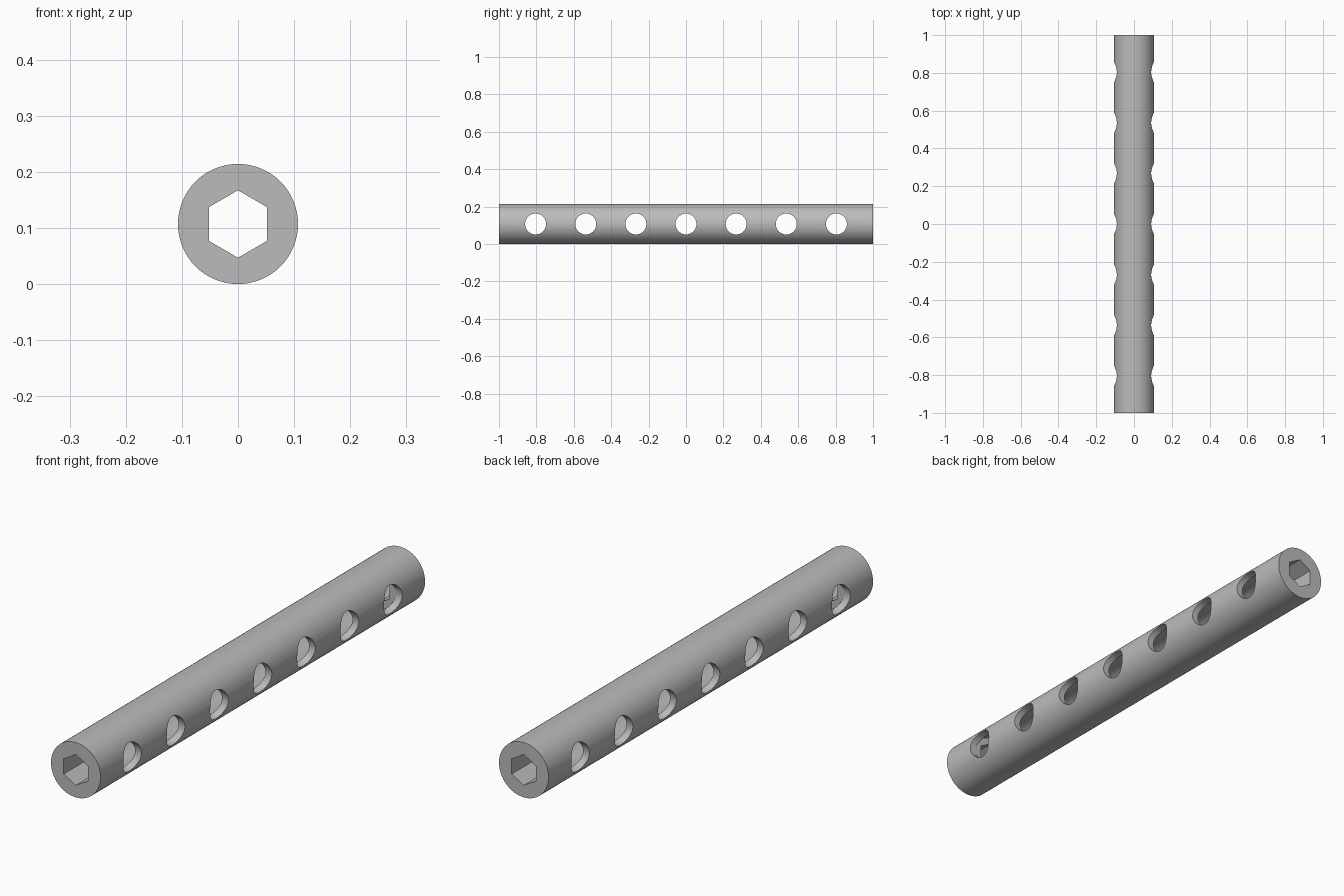
import bpy
from math import pi

cube = bpy.data.objects.get("Cube")
if cube:
    bpy.data.objects.remove(cube, do_unlink=True)

RADIUS = 0.107       # outer radius of the rod
BORE = 0.08          # round inner bore between the end sockets
BORE_END = 0.86      # where the bore narrows to the hexagonal socket
HEX = 0.06           # hexagon corner radius
HOLE = 0.056         # side hole radius
SPACING = 0.268


def rod(name, radius, length, sides, axis="Y", y=0.0):
    """Cylinder or prism centred on the rod axis, along Y or X."""
    turn = (pi / 2, 0, 0) if axis == "Y" else (0, pi / 2, 0)
    bpy.ops.mesh.primitive_cylinder_add(vertices=sides, radius=radius, depth=length,
                                        location=(0, y, RADIUS), rotation=turn)
    obj = bpy.context.object
    obj.name = name
    bpy.ops.object.transform_apply(location=True, rotation=True, scale=True)
    return obj


def cut(target, cutter):
    """Subtract the cutter and remove it."""
    mod = target.modifiers.new(cutter.name, "BOOLEAN")
    mod.operation = "DIFFERENCE"
    mod.solver = "EXACT"
    mod.object = cutter
    cutter.hide_render = True
    bpy.ops.object.select_all(action="DESELECT")
    bpy.context.view_layer.objects.active = target
    target.select_set(True)
    bpy.ops.object.modifier_apply(modifier=mod.name)
    bpy.data.objects.remove(cutter, do_unlink=True)


# Main rod, hollowed by the round bore and the hexagonal sockets
tube = rod("perforated_tube", RADIUS, 2.0, 64)
cut(tube, rod("bore_cutter", BORE, 2 * BORE_END, 64))
cut(tube, rod("hex_socket_cutter", HEX, 2.2, 6))

# Row of seven cross holes
for i in range(-3, 4):
    cut(tube, rod("side_hole_cutter", HOLE, 0.4, 40, "X", i * SPACING))

# Grey material
grey = bpy.data.materials.new("plain_grey")
grey.use_nodes = True
colour = (0.5, 0.5, 0.5, 1)
grey.diffuse_color = colour
grey.node_tree.nodes["Principled BSDF"].inputs["Base Color"].default_value = colour
tube.data.materials.clear()
tube.data.materials.append(grey)
for face in tube.data.polygons:
    face.material_index = 0

bpy.context.view_layer.objects.active = tube
tube.select_set(True)
bpy.ops.object.shade_smooth_by_angle(angle=pi / 6)
